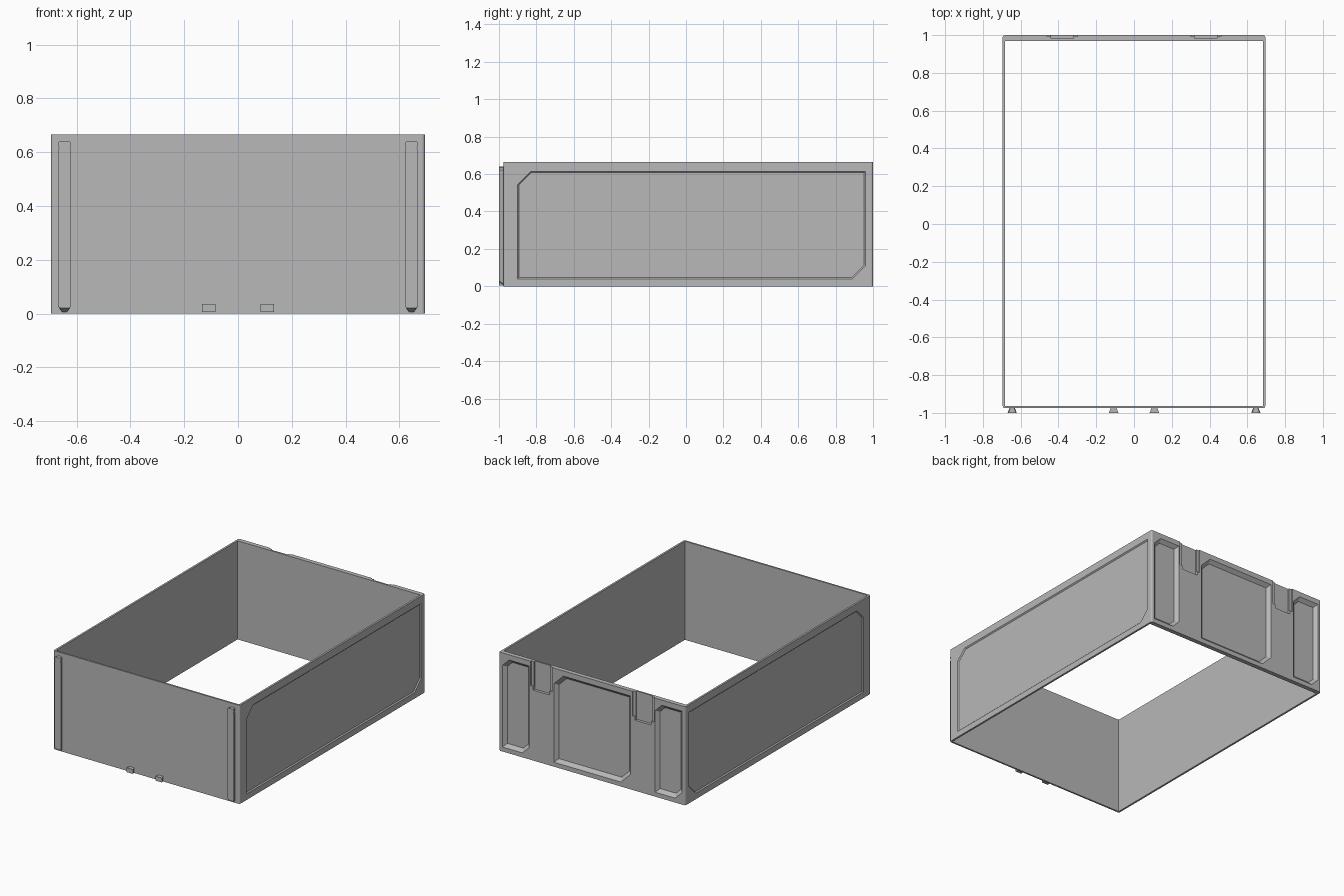
import bpy
import bmesh

cube = bpy.data.objects.get("Cube")
if cube:
    bpy.data.objects.remove(cube, do_unlink=True)

grey = bpy.data.materials.new("plain_grey")
grey.use_nodes = True
GREY = (0.48, 0.48, 0.48, 1)
grey.diffuse_color = GREY
grey.node_tree.nodes["Principled BSDF"].inputs["Base Color"].default_value = GREY

# Overall sizes
HALF_X, FRONT, BACK, TOP = 0.695, -0.975, 1.0, 0.665


def add_object(name, bm):
    bmesh.ops.recalc_face_normals(bm, faces=bm.faces)
    mesh = bpy.data.meshes.new(name)
    bm.to_mesh(mesh)
    bm.free()
    mesh.materials.append(grey)
    ob = bpy.data.objects.new(name, mesh)
    bpy.context.collection.objects.link(ob)
    return ob


def loft(name, loop_a, loop_b):
    """Solid between two matching loops of points."""
    bm = bmesh.new()
    a = [bm.verts.new(p) for p in loop_a]
    b = [bm.verts.new(p) for p in loop_b]
    bm.faces.new(a)
    bm.faces.new(b)
    for i in range(len(a)):
        j = (i + 1) % len(a)
        bm.faces.new((a[i], a[j], b[j], b[i]))
    return add_object(name, bm)


def box(name, x0, x1, y0, y1, z0, z1):
    base = [(x0, y0), (x1, y0), (x1, y1), (x0, y1)]
    return loft(name, [(x, y, z0) for x, y in base], [(x, y, z1) for x, y in base])


def panel_outline(u0, u1, v0, v1, cut, inset):
    """Rectangle with two opposite corners cut off, shrunk by inset."""
    u0, u1, v0, v1 = u0 + inset, u1 - inset, v0 + inset, v1 - inset
    c = cut - 0.586 * inset
    return [(u0, v0), (u1 - c, v0), (u1, v0 + c), (u1, v1), (u0 + c, v1), (u0, v1 - c)]


def panel_cutter(place, rect, cut, depth):
    """Sloped-wall recess cutter reaching a little outside the surface."""
    out = 0.004
    outer = [place(u, v, out) for u, v in panel_outline(*rect, cut, -out)]
    inner = [place(u, v, -depth) for u, v in panel_outline(*rect, cut, depth)]
    return loft("panel_cutter", outer, inner)


def on_back(u, v, h):
    return (-u, BACK + h, v)


# Outer block with softened upright corners
frame = box("box_frame", -HALF_X, HALF_X, FRONT, BACK, 0, TOP)
bm = bmesh.new()
bm.from_mesh(frame.data)
upright = [e for e in bm.edges if abs(e.verts[0].co.z - e.verts[1].co.z) > 0.1]
bmesh.ops.bevel(bm, geom=upright, offset=0.011, segments=3, affect='EDGES', profile=0.5)
bm.to_mesh(frame.data)
bm.free()

# Open interior
cutters = [box("interior_cutter", -0.682, 0.682, -0.963, 0.97, -0.1, TOP + 0.1)]

# Shallow side panels
for side in (-1, 1):
    def on_side(u, v, h, s=side):
        return (s * (HALF_X + h), u, v)
    cutters.append(panel_cutter(on_side, (-0.90, 0.96, 0.04, 0.615), 0.07, 0.007))

# Deep back panels
for u0, u1, cut in ((-0.67, -0.47, 0.05), (-0.285, 0.285, 0.07), (0.47, 0.67, 0.05)):
    cutters.append(panel_cutter(on_back, (u0, u1, 0.03, 0.63), cut, 0.022))

# Stepped latch slots in the back rim
for side in (-1, 1):
    mid = side * 0.38
    for half, depth, low in ((0.08, 0.008, 0.50), (0.06, 0.018, 0.475)):
        cutters.append(box("slot_cutter", mid - half, mid + half,
                           BACK - depth, BACK + 0.05, low, TOP + 0.05))

# Cut everything and keep the finished mesh
for cutter in cutters:
    mod = frame.modifiers.new("cut", 'BOOLEAN')
    mod.operation = 'DIFFERENCE'
    mod.solver = 'EXACT'
    mod.object = cutter
bpy.context.view_layer.update()
graph = bpy.context.evaluated_depsgraph_get()
finished = bpy.data.meshes.new_from_object(frame.evaluated_get(graph))
frame.modifiers.clear()
frame.data = finished
for cutter in cutters:
    bpy.data.objects.remove(cutter, do_unlink=True)


def rail_loop(x, y, half, low):
    """Outline of a rail with a necked head and cut foot corners."""
    side = [(half - 0.006, low), (half, low + 0.008), (half, 0.605),
            (half - 0.003, 0.615), (half, 0.625), (half, 0.635), (half - 0.005, 0.64)]
    return [(x + w, y, z) for w, z in side] + [(x - w, y, z) for w, z in reversed(side)]


# Dovetail rails and small hooks on the front
for side, label in ((1, "left"), (-1, "right")):
    x = side * 0.645
    loft(label + "_front_rail", rail_loop(x, -1.0, 0.024, 0.02),
         rail_loop(x, FRONT + 0.003, 0.014, 0.005))
    x = side * 0.108
    loops = []
    for y, half in ((-1.0, 0.025), (FRONT + 0.003, 0.015)):
        loops.append([(x - half, y, 0.005), (x + half, y, 0.005),
                      (x + half, y, 0.035), (x - half, y, 0.035)])
    loft(label + "_front_hook", *loops)
